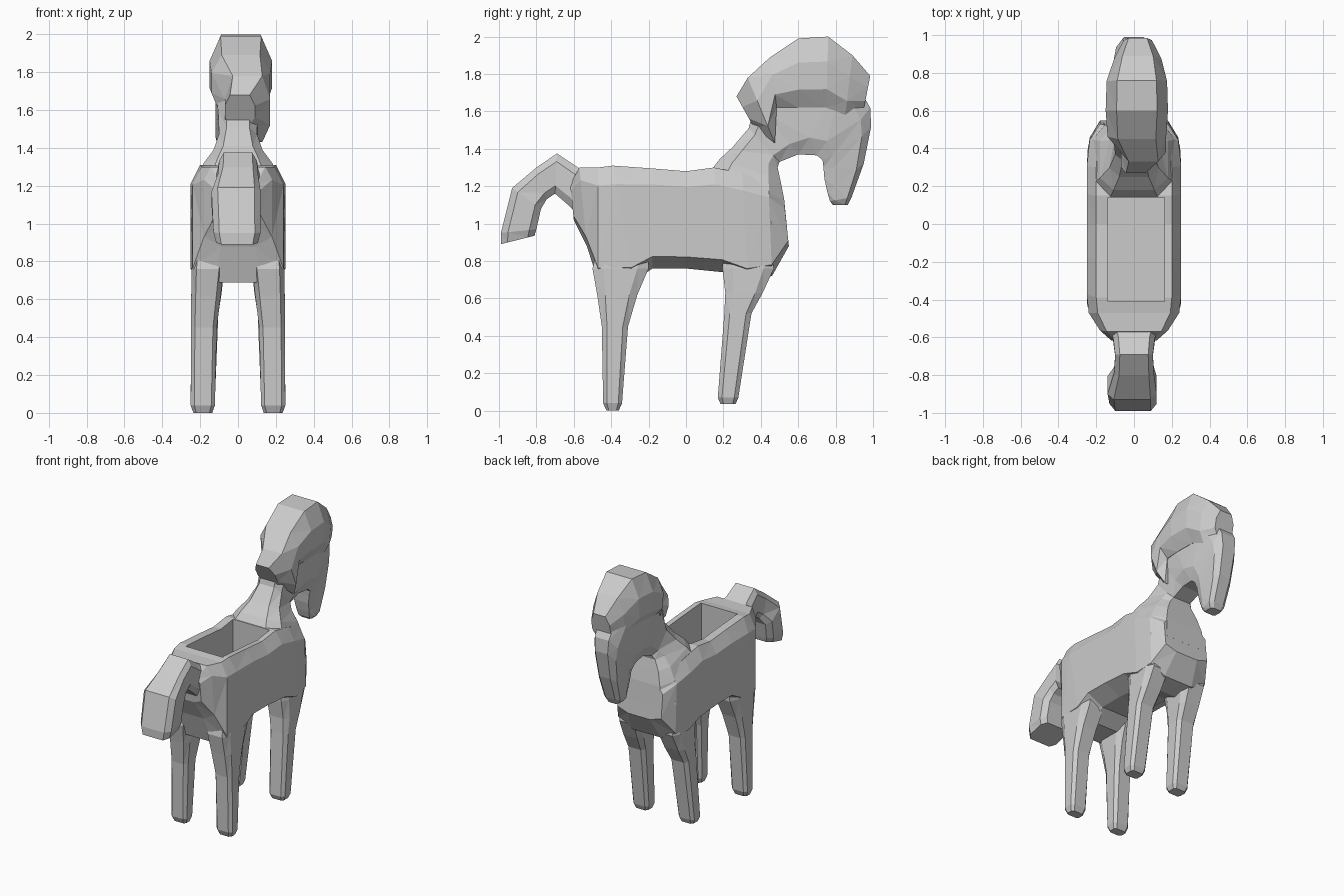
import bpy, bmesh
from mathutils import Vector


def loft(name, sections, k_a=0.7, k_b=0.7, c_a=0.2, c_b=0.2):
    """Skin chamfered rings. Section = (ya, za, yb, zb, half_width[, x_centre])."""
    bm = bmesh.new()
    rings = []
    for s in sections:
        ya, za, yb, zb, hw = s[:5]
        xc = s[5] if len(s) > 5 else 0
        a, b = Vector((xc, ya, za)), Vector((xc, yb, zb))
        half = [(k_a, 0), (1, c_a), (1, 1 - c_b), (k_b, 1)]
        pts = half + [(-k, t) for k, t in reversed(half)]
        rings.append([bm.verts.new(a.lerp(b, t) + Vector((k * hw, 0, 0)))
                      for k, t in pts])
    for r, q in zip(rings, rings[1:]):
        for i in range(8):
            j = (i + 1) % 8
            bm.faces.new((r[i], r[j], q[j], q[i]))
    bm.faces.new(rings[0])
    bm.faces.new(rings[-1])
    bmesh.ops.triangulate(bm, faces=bm.faces)
    bmesh.ops.recalc_face_normals(bm, faces=bm.faces)
    mesh = bpy.data.meshes.new(name)
    bm.to_mesh(mesh)
    bm.free()
    ob = bpy.data.objects.new(name, mesh)
    bpy.context.collection.objects.link(ob)
    return ob


def combine(target, other, operation):
    """Apply a boolean and remove the second object."""
    mod = target.modifiers.new("join", 'BOOLEAN')
    mod.operation, mod.solver, mod.object = operation, 'EXACT', other
    bpy.context.view_layer.objects.active = target
    bpy.ops.object.modifier_apply(modifier=mod.name)
    bpy.data.objects.remove(other)


# Barrel of the body, rump to chest
body = loft("horse_body", [
    (-0.62, 1.21, -0.60, 1.02, 0.12),
    (-0.57, 1.30, -0.53, 0.88, 0.18),
    (-0.47, 1.30, -0.47, 0.69, 0.24),
    (-0.39, 1.31, -0.28, 0.69, 0.25),
    (-0.18, 1.295, -0.18, 0.76, 0.25),
    (0.00, 1.28, 0.00, 0.76, 0.25),
    (0.15, 1.30, 0.20, 0.74, 0.25),
    (0.30, 1.27, 0.33, 0.69, 0.25),
    (0.44, 1.22, 0.46, 0.72, 0.235),
    (0.525, 1.12, 0.55, 0.88, 0.18)],
    k_a=0.8, k_b=0.5, c_a=0.16, c_b=0.12)

# Neck and hanging head
head = loft("neck_and_head", [
    (0.11, 1.05, 0.54, 0.98, 0.235),
    (0.13, 1.28, 0.525, 1.13, 0.22),
    (0.18, 1.345, 0.505, 1.23, 0.18),
    (0.25, 1.41, 0.49, 1.30, 0.13),
    (0.335, 1.51, 0.50, 1.33, 0.10),
    (0.37, 1.65, 0.60, 1.37, 0.105),
    (0.50, 1.84, 0.70, 1.365, 0.12),
    (0.85, 1.85, 0.73, 1.34, 0.115),
    (0.985, 1.62, 0.735, 1.30, 0.095),
    (0.99, 1.52, 0.74, 1.24, 0.085),
    (0.95, 1.32, 0.755, 1.17, 0.075),
    (0.885, 1.14, 0.77, 1.12, 0.065),
    (0.865, 1.10, 0.785, 1.10, 0.045)], k_a=0.6)

# Swept mane with a longer lock on the right side
mane = loft("mane", [
    (0.27, 1.68, 0.36, 1.52, 0.08, 0.01),
    (0.33, 1.78, 0.475, 1.43, 0.12, 0.05),
    (0.45, 1.89, 0.485, 1.62, 0.155, 0.015),
    (0.60, 1.99, 0.60, 1.62, 0.165, 0.015),
    (0.76, 2.00, 0.75, 1.62, 0.16, 0.015),
    (0.89, 1.90, 0.85, 1.57, 0.125, 0.02),
    (0.985, 1.79, 0.95, 1.61, 0.075, 0.02)],
    k_a=0.65, k_b=0.65, c_a=0.35, c_b=0.26)

# Arched tail
tail = loft("tail", [
    (-0.53, 1.27, -0.56, 1.03, 0.13),
    (-0.60, 1.315, -0.63, 1.10, 0.11),
    (-0.69, 1.375, -0.70, 1.16, 0.10),
    (-0.80, 1.30, -0.745, 1.13, 0.105),
    (-0.93, 1.19, -0.775, 1.08, 0.13, -0.01),
    (-0.99, 0.95, -0.80, 0.97, 0.125, -0.005),
    (-0.99, 0.89, -0.81, 0.935, 0.11, -0.005)], k_a=0.75, k_b=0.75)

parts = [head, mane, tail]

# Legs: rear y, front y, z, half width, x centre
hind = [(-0.46, -0.20, 0.92, 0.07, 0.155), (-0.50, -0.20, 0.76, 0.085, 0.16),
        (-0.475, -0.26, 0.62, 0.078, 0.169), (-0.45, -0.31, 0.45, 0.068, 0.18),
        (-0.443, -0.342, 0.04, 0.064, 0.186), (-0.425, -0.36, 0, 0.05, 0.186)]
fore = [(0.20, 0.44, 0.92, 0.07, 0.150), (0.195, 0.47, 0.76, 0.085, 0.158),
        (0.21, 0.41, 0.63, 0.08, 0.167), (0.205, 0.35, 0.52, 0.072, 0.176),
        (0.17, 0.28, 0.07, 0.064, 0.186), (0.185, 0.265, 0.035, 0.05, 0.186)]
for label, rows in (("hind_leg", hind), ("front_leg", fore)):
    for side in (-1, 1):
        parts.append(loft(label, [(a, z, b, z, w, x * side)
                                  for a, b, z, w, x in rows]))

for part in parts:
    combine(body, part, 'UNION')

# Open rectangular pocket in the back
bpy.ops.mesh.primitive_cube_add(size=1, location=(0.012, -0.135, 1.24))
pocket = bpy.context.object
pocket.name = "pocket_cutter"
pocket.hide_render = True
pocket.scale = (0.30, 0.55, 0.72)
bpy.ops.object.transform_apply(location=False, rotation=False, scale=True)
combine(body, pocket, 'DIFFERENCE')
